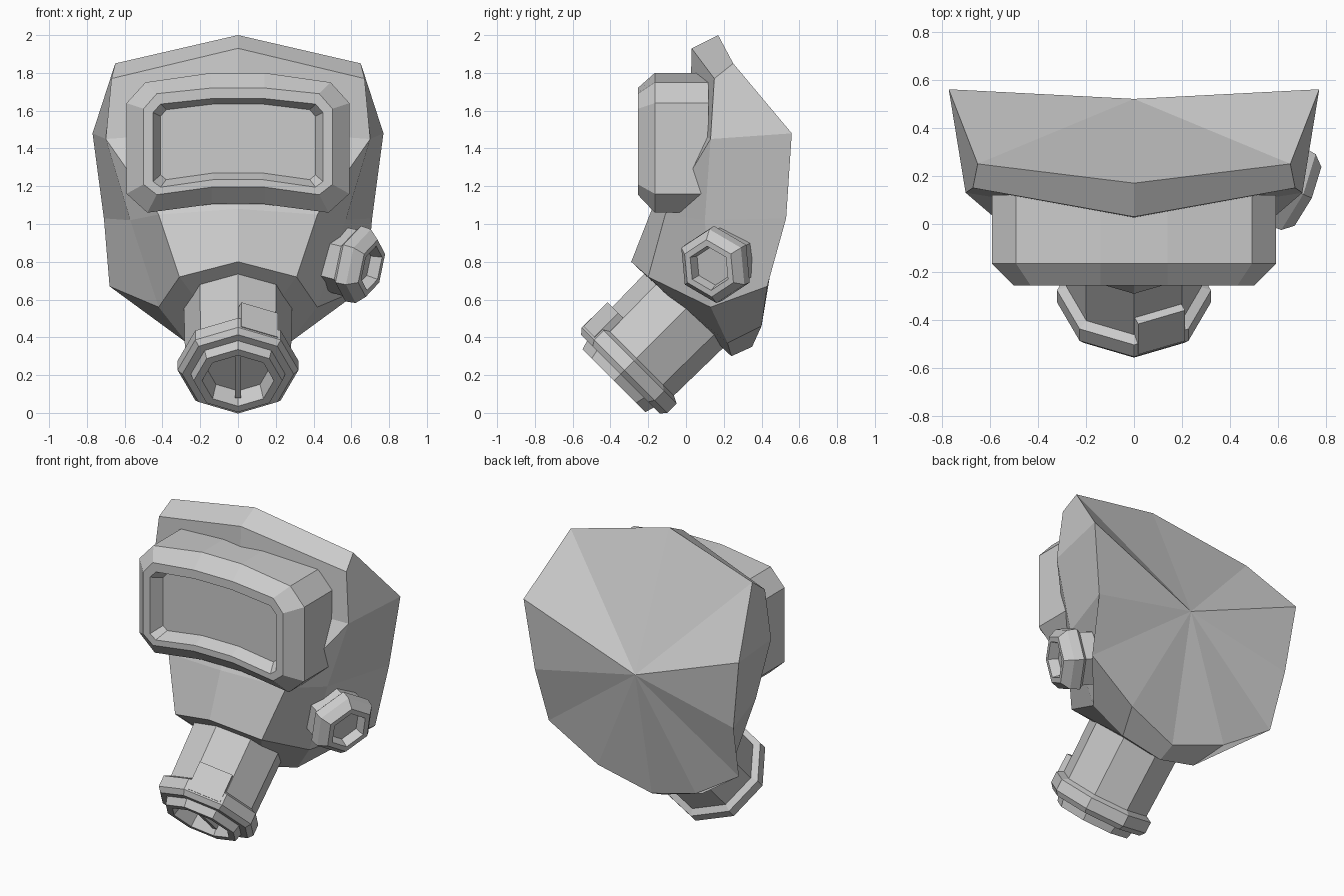
import bpy, bmesh, math
from mathutils import Vector, Matrix

if "Cube" in bpy.data.objects:
    bpy.data.objects.remove(bpy.data.objects["Cube"])

grey = bpy.data.materials.new("plain grey")
grey.use_nodes = True
grey.diffuse_color = (0.6, 0.6, 0.6, 1)
grey.node_tree.nodes["Principled BSDF"].inputs["Base Color"].default_value = (0.6, 0.6, 0.6, 1)


def finish(bm, name, matrix=Matrix()):
    bmesh.ops.remove_doubles(bm, verts=bm.verts, dist=0.0005)
    bmesh.ops.recalc_face_normals(bm, faces=bm.faces)
    mesh = bpy.data.meshes.new(name)
    bm.to_mesh(mesh)
    bm.free()
    mesh.materials.append(grey)
    obj = bpy.data.objects.new(name, mesh)
    obj.matrix_world = matrix
    bpy.context.collection.objects.link(obj)
    return obj


def bridge(bm, loops, cap_first=True, cap_last=True):
    """Skin a series of equally long closed loops."""
    rows = [[bm.verts.new(p) for p in loop] for loop in loops]
    n = len(rows[0])
    for a, b in zip(rows, rows[1:]):
        for i in range(n):
            j = (i + 1) % n
            bm.faces.new((a[i], a[j], b[j], b[i]))
    if cap_first:
        bm.faces.new(rows[0])
    if cap_last:
        bm.faces.new(rows[-1])


def frame(origin, axis, up):
    """Local z runs along the axis, local y towards up."""
    z = Vector(axis).normalized()
    x = Vector(up).cross(z).normalized()
    y = z.cross(x)
    return Matrix.Translation(origin) @ Matrix((x, y, z)).transposed().to_4x4()


def turned(name, profile, sides, matrix):
    """Faceted turned part with a corner pointing up."""
    bm = bmesh.new()
    turns = [math.tau * i / sides for i in range(sides)]
    bridge(bm, [[(r * math.sin(a), r * math.cos(a), s) for a in turns] for r, s in profile])
    return finish(bm, name, matrix)


def box(name, size, matrix):
    bm = bmesh.new()
    bmesh.ops.create_cube(bm, size=1)
    bmesh.ops.scale(bm, vec=size, verts=bm.verts)
    return finish(bm, name, matrix)


# Hood: half of the back rim and front edge, from crown to chin
rim = [(0, .17, 2), (.65, .25, 1.85), (.77, .56, 1.48), (.71, .53, 1.03),
       (.68, .43, .67), (.35, .4, .46), (0, .35, .35)]
edge = [(0, .03, 1.93), (.67, .15, 1.77), (.7, .13, 1.45), (.57, .1, 1.02),
        (.42, .13, .56), (.27, .22, .37), (0, .24, .3)]
back, brow, nose = (0, .52, 1.18), (0, .02, 1.5), (0, -.18, 1.08)
cheek, chin, jaw = (.42, -.11, 1.05), (0, -.29, .8), (.31, -.2, .72)
bm = bmesh.new()
faces = [(brow, edge[0], edge[1], edge[2]), (brow, edge[2], cheek, nose),
         (edge[2], edge[3], cheek), (nose, cheek, jaw, chin),
         (cheek, edge[3], edge[4], jaw), (chin, jaw, edge[6]),
         (jaw, edge[4], edge[5], edge[6])]
for i in range(len(rim) - 1):
    faces.append((rim[i], rim[i + 1], edge[i + 1], edge[i]))
    faces.append((rim[i], rim[i + 1], back))
for side in (1, -1):
    for face in faces:
        bm.faces.new([bm.verts.new((side * x, y, z)) for x, y, z in face])
finish(bm, "hood")


# Visor: nested arched outlines from the back edge to the sunken lens
def outline(y, half):
    right = [(x, y, z) for x, z in half]
    return right + [(-x, y, z) for x, y, z in reversed(right)]


outer = [(.14, 1.8), (.49, 1.75), (.59, 1.64), (.59, 1.16), (.48, 1.06), (.14, 1.105)]
front = [(.14, 1.72), (.43, 1.69), (.5, 1.61), (.5, 1.21), (.43, 1.155), (.14, 1.195)]
opening = [(.13, 1.665), (.41, 1.635), (.45, 1.59), (.45, 1.225), (.41, 1.195), (.13, 1.235)]
lens = [(.13, 1.635), (.38, 1.605), (.41, 1.57), (.41, 1.26), (.38, 1.235), (.13, 1.27)]
bm = bmesh.new()
bridge(bm, [outline(.12, outer), outline(-.165, outer), outline(-.255, front),
            outline(-.255, opening), outline(-.18, lens)])
finish(bm, "visor")

# Breathing canister with its flange and hollow mouth
canister = frame((0, -.276, .276), (0, -1, -1), (0, -1, 1))
turned("canister", [(.29, -.6), (.28, -.02), (.32, 0), (.32, .07), (.295, .1), (.25, .1),
                    (.235, .15), (.19, .15), (.165, .06), (0, .06)], 8, canister)
box("mouth_bar", (.03, .33, .06), canister @ Matrix.Translation((0, 0, .085)))

# Raised latch on one facet of the canister
facet = Matrix.Rotation(math.pi / 8, 4, "Z")
side = 1 if canister.col[0].x < 0 else -1
facet = Matrix.Rotation(side * math.pi / 8, 4, "Z")
box("canister_latch", (.21, .1, .18), canister @ facet @ Matrix.Translation((0, .25, -.03)))

# Six-sided side port
port = frame((.69, .13, .77), (.88, -.4, -.22), (0, 0, 1))
turned("side_port", [(.175, -.3), (.18, -.11), (.205, -.09), (.2, -.03), (.155, .02),
                     (.12, .02), (.105, -.04), (0, -.04)], 6, port)
